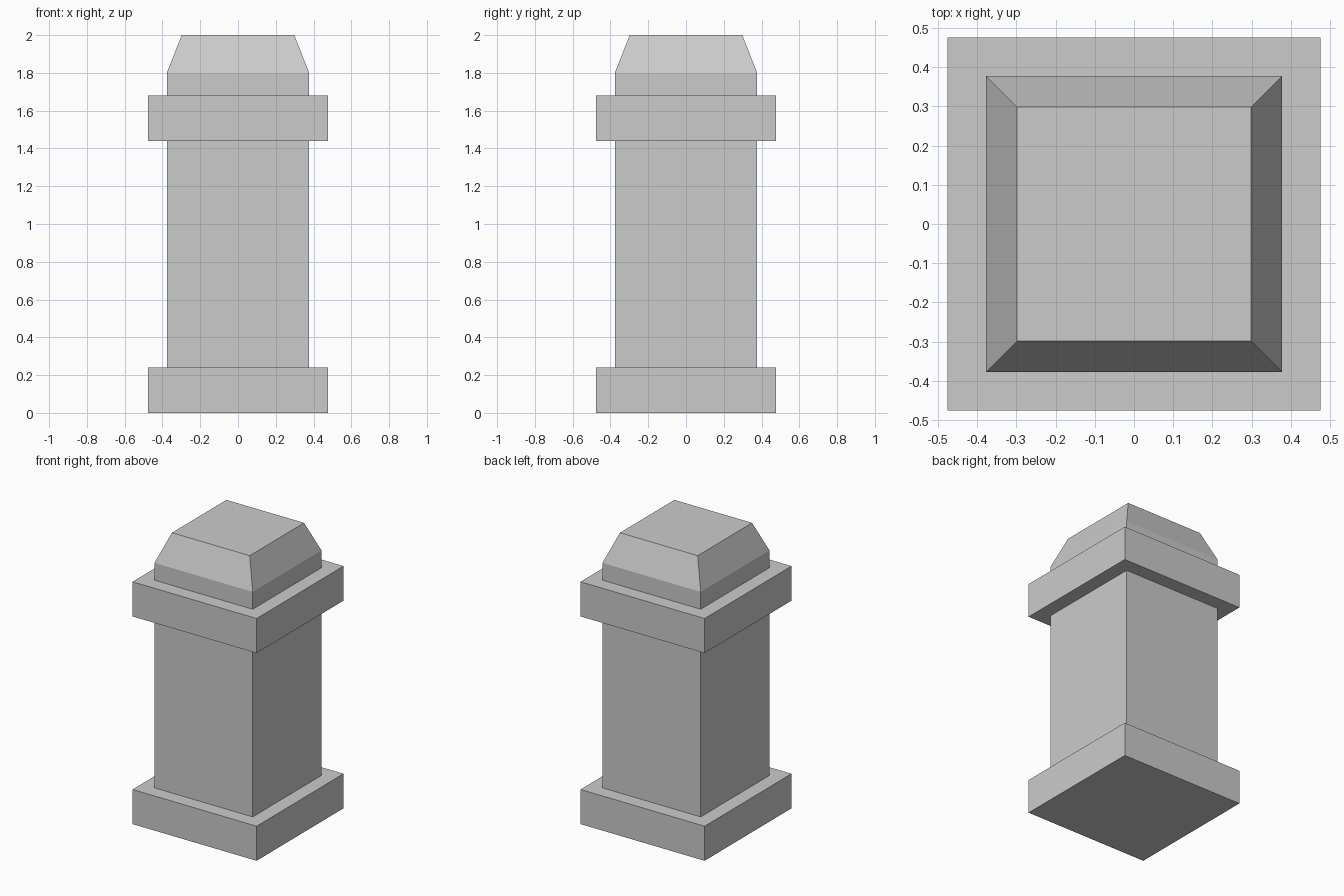
import bpy, bmesh

if "Cube" in bpy.data.objects:
    bpy.data.objects.remove(bpy.data.objects["Cube"])

# Half-width and height of each square ring, from the ground up
PROFILE = [
    (0.476, 0.00), (0.476, 0.24),   # plinth
    (0.377, 0.24), (0.377, 1.44),   # shaft
    (0.476, 1.44), (0.476, 1.68),   # collar
    (0.377, 1.68), (0.377, 1.80),   # neck
    (0.298, 2.00),                  # tapered cap
]
CORNERS = [(-1, -1), (1, -1), (1, 1), (-1, 1)]


def square_stack(name, profile):
    """Bridge square rings into one closed, flat-faced solid."""
    bm = bmesh.new()
    rings = [[bm.verts.new((sx * h, sy * h, z)) for sx, sy in CORNERS]
             for h, z in profile]
    for low, high in zip(rings, rings[1:]):
        for i in range(4):
            j = (i + 1) % 4
            bm.faces.new((low[i], low[j], high[j], high[i]))
    bm.faces.new(rings[0][::-1])
    bm.faces.new(rings[-1])
    bmesh.ops.recalc_face_normals(bm, faces=bm.faces)
    mesh = bpy.data.meshes.new(name)
    bm.to_mesh(mesh)
    bm.free()
    obj = bpy.data.objects.new(name, mesh)
    bpy.context.collection.objects.link(obj)
    return obj


# Square pillar with plinth, collar and tapered cap
square_stack("stone_pillar", PROFILE)
